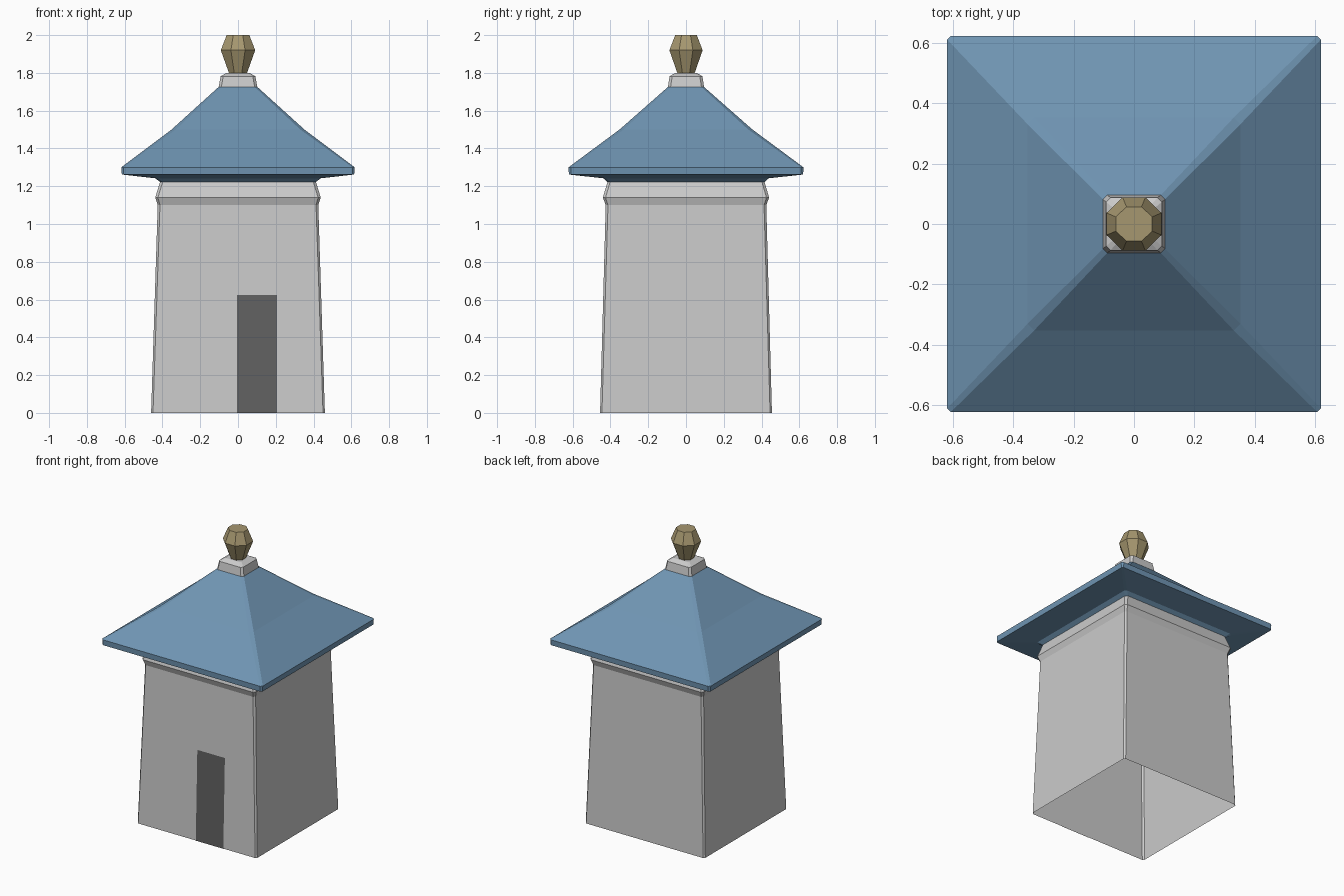
import bpy, bmesh, math

if "Cube" in bpy.data.objects:
    bpy.data.objects.remove(bpy.data.objects["Cube"])


def material(name, rgb):
    m = bpy.data.materials.new(name)
    m.diffuse_color = (*rgb, 1)
    m.use_nodes = True
    m.node_tree.nodes["Principled BSDF"].inputs["Base Color"].default_value = m.diffuse_color
    return m


def square_ring(hx, hy, c):
    # square outline with small chamfered corners
    return [(hx, -hy + c), (hx, hy - c), (hx - c, hy), (-hx + c, hy),
            (-hx, hy - c), (-hx, -hy + c), (-hx + c, -hy), (hx - c, -hy)]


def octagon_ring(rx, ry):
    k = 1 / math.cos(math.pi / 8)
    return [(rx * k * math.cos((i + .5) * math.pi / 4),
             ry * k * math.sin((i + .5) * math.pi / 4)) for i in range(8)]


def loft(name, rings, mat=None, cap_top=False):
    # rings: list of (outline, z), skinned from bottom to top
    bm = bmesh.new()
    loops = [[bm.verts.new((x, y, z)) for x, y in outline] for outline, z in rings]
    for a, b in zip(loops, loops[1:]):
        for i in range(len(a)):
            j = (i + 1) % len(a)
            bm.faces.new((a[i], a[j], b[j], b[i]))
    if cap_top:
        bm.faces.new(loops[-1])
    me = bpy.data.meshes.new(name)
    bm.to_mesh(me)
    bm.free()
    ob = bpy.data.objects.new(name, me)
    bpy.context.collection.objects.link(ob)
    if mat:
        me.materials.append(mat)
    return ob


def square_loft(name, profile, mat=None, cap_top=False):
    return loft(name, [(square_ring(hx, hy, c), z) for hx, hy, c, z in profile], mat, cap_top)


blue = material("roof_blue", (0.16, 0.30, 0.45))
gold = material("finial_gold", (0.38, 0.31, 0.16))
dark = material("door_dark", (0.12, 0.12, 0.12))

# Tapered walls with cornice band, open underneath
square_loft("tower_walls", [(.46, .455, .01, 0), (.425, .425, .012, 1.10),
                            (.438, .44, .014, 1.14), (.412, .415, .014, 1.225)])

# Flared roof with shallow eaves
square_loft("roof", [(.412, .415, .014, 1.222), (.438, .438, .014, 1.242),
                     (.615, .62, .01, 1.262), (.618, .622, .012, 1.30),
                     (.352, .352, .022, 1.50), (.103, .096, .014, 1.725)], blue)

# Stone block at the peak
square_loft("peak_block", [(.103, .096, .014, 1.722), (.092, .087, .014, 1.782),
                           (.06, .056, .01, 1.80)], cap_top=True)

# Eight-sided finial
loft("finial", [(octagon_ring(.048, .046), 1.80), (octagon_ring(.091, .088), 1.92),
                (octagon_ring(.06, .057), 2.0)], gold, cap_top=True)

# Door panel lying on the sloped front wall
door = bpy.data.meshes.new("door")
y_at = lambda z: -.457 + .03 * z / 1.10
door.from_pydata([(-.005, y_at(0), 0), (.207, y_at(0), 0),
                  (.207, y_at(.625), .625), (-.005, y_at(.625), .625)], [], [(0, 1, 2, 3)])
door.materials.append(dark)
bpy.context.collection.objects.link(bpy.data.objects.new("door", door))
